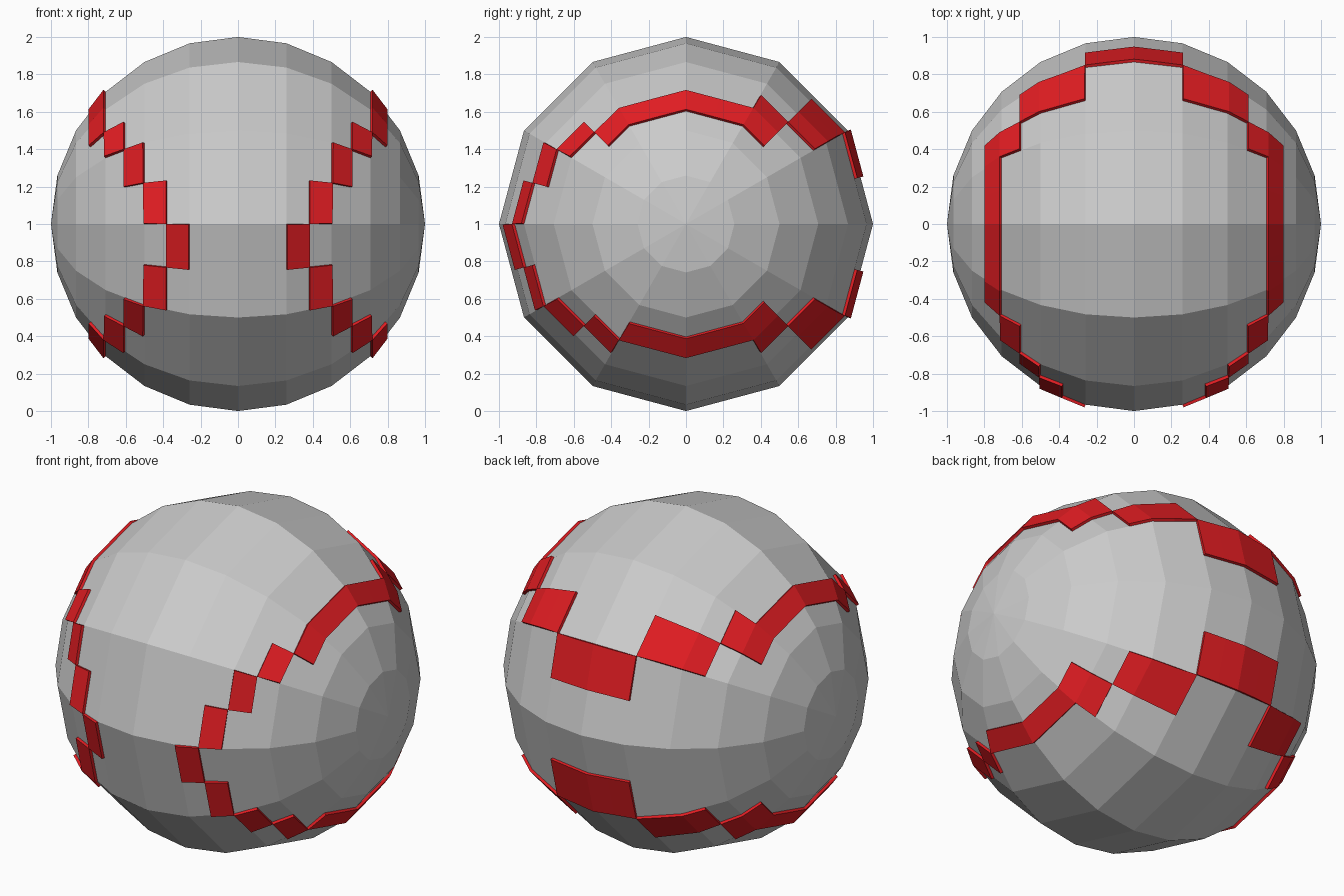
import bpy, bmesh, math
from mathutils import Matrix

if "Cube" in bpy.data.objects:
    bpy.data.objects.remove(bpy.data.objects["Cube"])

TURN = Matrix.Translation((0, 0, 1)) @ Matrix.Rotation(math.pi / 2, 4, 'Y')


def sphere():
    # 12 x 12 faceted sphere with its poles on the x axis
    bm = bmesh.new()
    bmesh.ops.create_uvsphere(bm, u_segments=12, v_segments=12, radius=1)
    bmesh.ops.transform(bm, matrix=TURN, verts=bm.verts)
    return bm


def finish(bm, name):
    mesh = bpy.data.meshes.new(name)
    bm.to_mesh(mesh)
    bm.free()
    obj = bpy.data.objects.new(name, mesh)
    bpy.context.collection.objects.link(obj)
    return obj


# Ball
finish(sphere(), "ball")

# Seam: half-size tiles of the same sphere, chosen by band along x and
# 15 degree slot around x (slot 0 starts at the front and runs upward)
EDGES = [0.259, 0.380, 0.500, 0.604, 0.707, 0.787]
SEAM = [
    {10, 13},
    {23, 9, 14},
    {0, 22, 9, 14},
    {1, 21, 9, 14},
    {2, 20, 8, 15},
    {3, 4, 5, 6, 7, 8, 15, 16, 17, 18, 19},
    set(),
]


def on_seam(face):
    c = face.calc_center_median()
    band = sum(abs(c.x) > e for e in EDGES)
    angle = math.degrees(math.atan2(c.z - 1, -c.y)) % 360
    return int(angle // 15) in SEAM[band]


bm = sphere()
bmesh.ops.subdivide_edges(bm, edges=bm.edges[:], cuts=1, use_grid_fill=True)
bmesh.ops.delete(bm, geom=[f for f in bm.faces if not on_seam(f)], context='FACES')
seam = finish(bm, "seam")

# Raised thickness of the seam
mod = seam.modifiers.new("thickness", 'SOLIDIFY')
mod.thickness = 0.016
mod.offset = 1

red = bpy.data.materials.new("seam_red")
red.diffuse_color = (0.75, 0.012, 0.016, 1)
red.use_nodes = True
red.node_tree.nodes["Principled BSDF"].inputs["Base Color"].default_value = red.diffuse_color
seam.data.materials.append(red)
